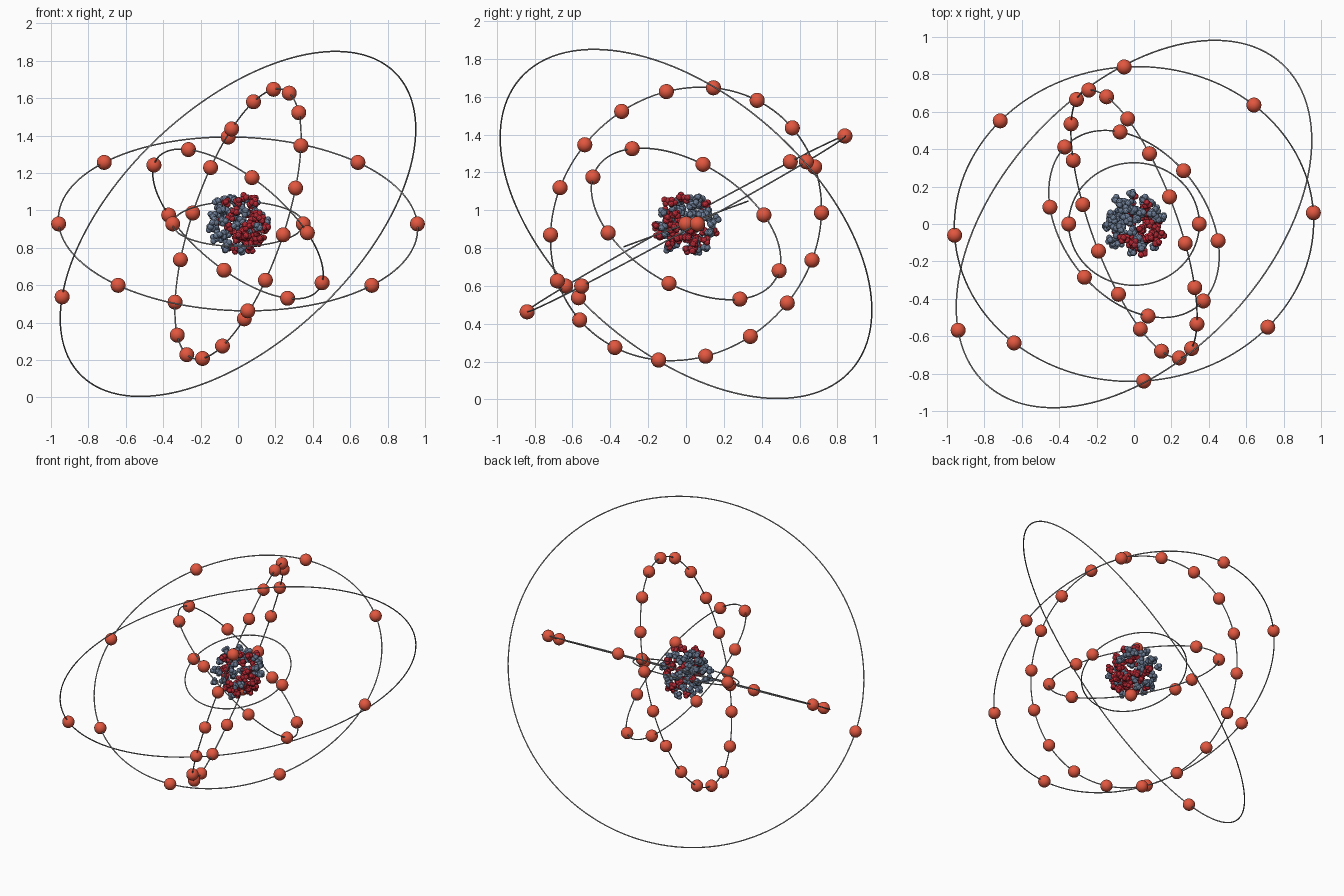
import bpy, bmesh, math, random
from mathutils import Vector, Matrix

if "Cube" in bpy.data.objects:
    bpy.data.objects.remove(bpy.data.objects["Cube"])

random.seed(7)
CENTRE = Vector((0, 0, 0.928))


def material(name, rgb):
    m = bpy.data.materials.new(name)
    m.diffuse_color = (*rgb, 1)
    m.use_nodes = True
    m.node_tree.nodes["Principled BSDF"].inputs["Base Color"].default_value = m.diffuse_color
    return m


WIRE = material("light_grey", (0.38, 0.38, 0.40))
ORANGE = material("orange_red", (0.76, 0.095, 0.05))
CRIMSON = material("crimson", (0.52, 0.025, 0.04))
SLATE = material("slate_blue", (0.17, 0.23, 0.34))


def finish(name, mat, smooth):
    ob = bpy.context.object
    ob.name = name
    ob.data.materials.append(mat)
    if smooth:
        bpy.ops.object.shade_smooth()
    return ob


def copy_at(mesh, name, location):
    c = bpy.data.objects.new(name, mesh)
    c.location = location
    bpy.context.collection.objects.link(c)
    return c


# One shared electron ball
bpy.ops.mesh.primitive_uv_sphere_add(segments=24, ring_count=12, radius=0.04)
ball = finish("electron", ORANGE, True)


# Orbit: thin ring in the plane of two directions, with evenly spaced electrons
def orbit(name, radius, a, b, count):
    u = Vector(a).normalized()
    w = u.cross(Vector(b)).normalized()
    v = w.cross(u)
    bpy.ops.mesh.primitive_torus_add(major_radius=radius, minor_radius=0.004,
                                     major_segments=128, minor_segments=8)
    ring = finish(name + "_orbit", WIRE, True)
    ring.matrix_world = Matrix.Translation(CENTRE) @ Matrix((u, v, w)).transposed().to_4x4()
    for i in range(count):
        t = 2 * math.pi * i / count
        copy_at(ball.data, f"{name}_electron_{i + 1}",
                CENTRE + radius * (math.cos(t) * u + math.sin(t) * v))


orbit("first", 0.349, (0.35, 0, 0), (0, 0.327, 0.12), 2)
orbit("second", 0.556, (-0.45, 0.09, 0.315), (-0.08, 0.495, -0.245), 8)
orbit("third", 0.758, (0.19, 0.145, 0.72), (-0.279, 0.703, -0.066), 18)
orbit("fourth", 0.961, (0.96, 0.06, 0), (-0.055, 0.84, 0.465), 8)
fifth_start = Vector((-0.94, -0.568, -0.39))
orbit("fifth", 1.166, fifth_start, Vector((-0.586, 0.535, 0.609)).cross(fifth_start), 1)
bpy.data.objects.remove(ball)


# Nucleon: compact clump of four little balls
def nucleon(name, mat):
    bm = bmesh.new()
    for d in ((1, 1, 1), (1, -1, -1), (-1, 1, -1), (-1, -1, 1)):
        bmesh.ops.create_icosphere(bm, subdivisions=2, radius=0.017,
                                   matrix=Matrix.Translation(Vector(d) * 0.0075))
    mesh = bpy.data.meshes.new(name)
    bm.to_mesh(mesh)
    bm.free()
    mesh.materials.append(mat)
    return mesh


proton = nucleon("proton", CRIMSON)
neutron = nucleon("neutron", SLATE)

# Nucleus: loosely packed, protons leaning towards the front right
spots = []
while len(spots) < 85:
    d = Vector([random.gauss(0, 1) for _ in range(3)]).normalized()
    p = d * (0.05 + 0.115 * random.random() ** 0.4)
    if all((p - q).length > 0.043 for q in spots):
        spots.append(p)
lean = Vector((0.5, -0.35, 0))
spots.sort(key=lambda p: p.dot(lean) - 0.5 * abs(p.z) + random.gauss(0, 0.09), reverse=True)
for i, p in enumerate(spots):
    mesh = proton if i < 37 else neutron
    c = copy_at(mesh, f"{mesh.name}_{i + 1}", CENTRE + p)
    c.rotation_euler = [random.uniform(0, 6.28) for _ in range(3)]
